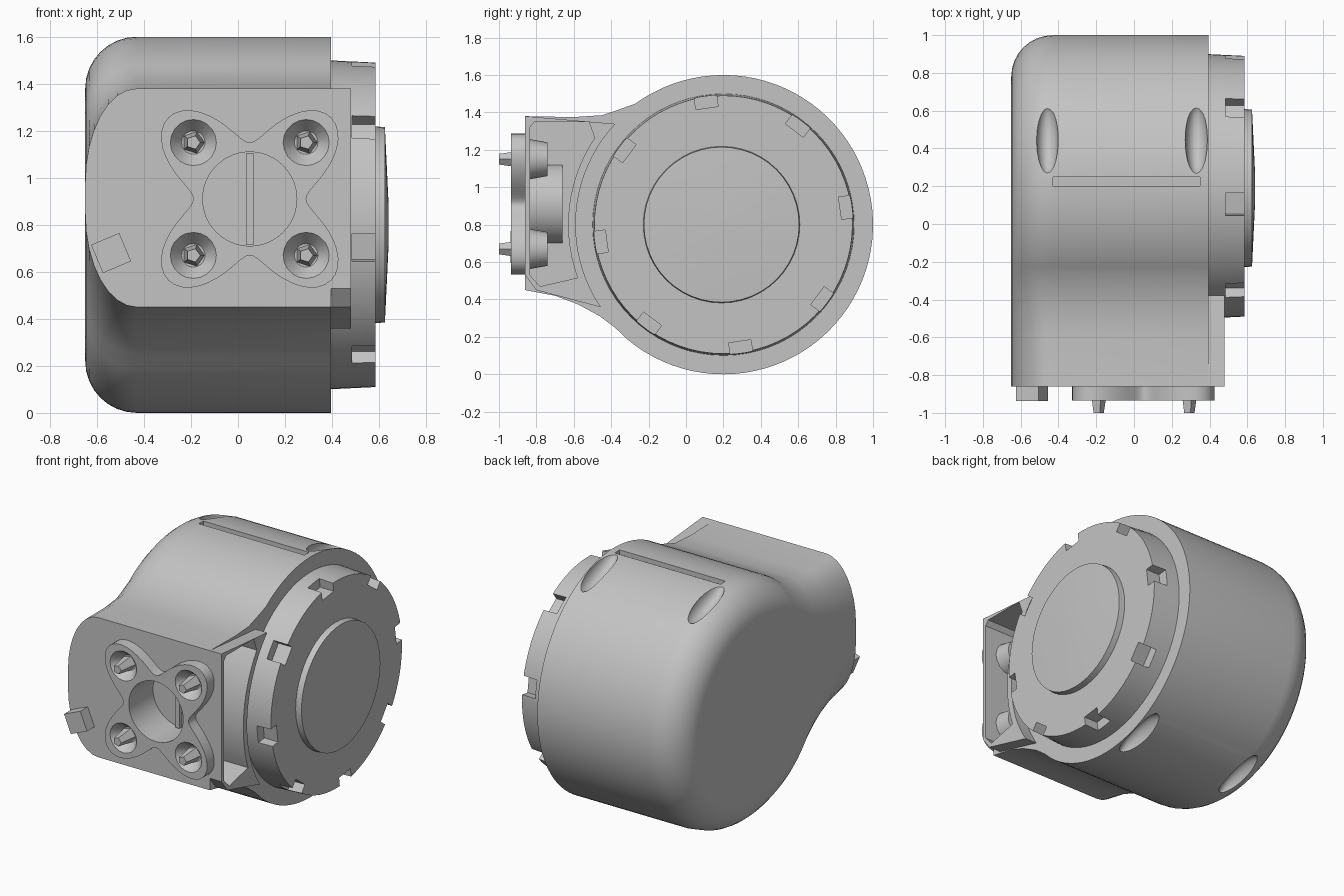
import bpy, bmesh, math
from mathutils import Matrix, Vector

cube = bpy.data.objects.get("Cube")
if cube:
    bpy.data.objects.remove(cube, do_unlink=True)

grey = bpy.data.materials.new("light grey")
grey.use_nodes = True
grey.diffuse_color = (0.55, 0.55, 0.55, 1)
grey.node_tree.nodes["Principled BSDF"].inputs["Base Color"].default_value = (0.55, 0.55, 0.55, 1)

CY, CZ, R = 0.2, 0.8, 0.8        # drum centre and radius
FRONT = -0.86                    # front face
HX, HZ = 0.05, 0.91              # mount centre on the front


def finish(name, bm):
    bmesh.ops.recalc_face_normals(bm, faces=bm.faces)
    me = bpy.data.meshes.new(name)
    bm.to_mesh(me)
    bm.free()
    me.materials.append(grey)
    ob = bpy.data.objects.new(name, me)
    bpy.context.collection.objects.link(ob)
    return ob


def loft(name, rings):
    bm = bmesh.new()
    loops = [[bm.verts.new(p) for p in ring] for ring in rings]
    n = len(loops[0])
    for a, b in zip(loops, loops[1:]):
        for i in range(n):
            bm.faces.new((a[i], a[(i + 1) % n], b[(i + 1) % n], b[i]))
    bm.faces.new(loops[0])
    bm.faces.new(loops[-1])
    return finish(name, bm)


def side_prism(name, pts, x0, x1):
    return loft(name, [[(x, y, z) for y, z in pts] for x in (x0, x1)])


def cone(name, axis, start, end, a, b, r0, r1, sides=48):
    """Round part along x (a, b = y, z) or along y (a, b = x, z)."""
    rings = []
    for t, r in ((start, r0), (end, r1)):
        ring = []
        for i in range(sides):
            w = math.tau * i / sides
            u, v = a + r * math.cos(w), b + r * math.sin(w)
            ring.append((t, u, v) if axis == "x" else (u, t, v))
        rings.append(ring)
    return loft(name, rings)


def box(name, size, matrix):
    bm = bmesh.new()
    bmesh.ops.create_cube(bm, size=1, matrix=matrix @ Matrix.Diagonal((*size, 1)))
    return finish(name, bm)


def boolean(ob, tool, op="DIFFERENCE"):
    mod = ob.modifiers.new("cut", "BOOLEAN")
    mod.operation, mod.object, mod.solver = op, tool, "EXACT"
    bpy.context.view_layer.objects.active = ob
    bpy.ops.object.modifier_apply(modifier=mod.name)
    bpy.data.objects.remove(tool, do_unlink=True)


def arc(a0, a1, n, r):
    out = []
    for i in range(n + 1):
        w = math.radians(a0 + (a1 - a0) * i / n)
        out.append((CY + r * math.cos(w), CZ + r * math.sin(w)))
    return out


# Housing: drum with a front block, rounded over its right end
profile = [(FRONT, 0.45), (-0.7, 0.42), (-0.58, 0.375), (-0.46, 0.31), (-0.38, 0.25)]
profile += arc(-130, 126, 64, R)
profile += [(-0.36, 1.415), (-0.45, 1.385), (-0.6, 1.375), (FRONT, 1.38)]


def inset(x, k):
    ring = []
    for y, z in profile:
        d = k * (0.22 + 0.18 * min(1, max(0, (-0.25 - y) / 0.6)))
        mid = CZ + (HZ - CZ) * min(1, max(0, (CY - y) / 1.06))
        aim = Vector((min(0, CY - y), mid - z)).normalized() * d
        ring.append((x, y + aim.x, z + aim.y))
    return ring


rings = [inset(0.395, 0)]
for i in range(9):
    w = math.pi / 2 * i / 8
    rings.append(inset(-0.43 - 0.22 * math.sin(w), 1 - math.cos(w)))
housing = loft("housing", rings)

# Side wall of the block, curved around the end disc
wall = [(FRONT, 1.38)] + arc(137, 214, 20, 0.79) + [(-0.8, 0.45), (FRONT, 0.53)]
boolean(housing, side_prism("wall", wall, 0.3, 0.48), "UNION")

# Hollow in the block, with the mount socket and bolt bosses inside it
hollow = [(-0.81, 1.35), (-0.52, 1.35)] + arc(146, 200, 14, 0.83) + [(-0.78, 0.47), (-0.835, 0.53), (-0.835, 1.32)]
boolean(housing, side_prism("hollow", hollow, 0.12, 0.6))
corners = [(HX + sx * 0.24, HZ + sz * 0.24) for sx in (-1, 1) for sz in (-1, 1)]
boolean(housing, cone("socket", "y", -0.85, -0.66, HX, HZ, 0.22, 0.22), "UNION")
for x, z in corners:
    boolean(housing, cone("boss", "y", -0.85, -0.74, x, z, 0.11, 0.09, 16), "UNION")
boolean(housing, cone("socket_hole", "y", -1, -0.68, HX, HZ, 0.2, 0.2))

# Seam groove on top and finger dents near both ends of the drum
boolean(housing, box("groove", (0.78, 0.05, 0.06), Matrix.Translation((-0.04, 0.225, 1.6))))
for x in (-0.46, 0.33):
    for side in (-1, 1):
        bm = bmesh.new()
        centre = Vector((x, CY + 0.25, CZ + side * 0.77))
        turn = Matrix.Rotation(-side * 0.32, 4, "X")
        bmesh.ops.create_uvsphere(bm, u_segments=20, v_segments=12, radius=1,
                                  matrix=Matrix.Translation(centre) @ turn @ Matrix.Diagonal((0.06, 0.2, 0.08, 1)))
        boolean(housing, finish("dent", bm))

# End disc with eight rim notches
disc = cone("end_disc", "x", 0.38, 0.585, CY, CZ, 0.7, 0.69, 72)
for i in range(8):
    w = math.radians(8 + 45 * i)
    place = (Matrix.Translation((0.55, CY, CZ)) @ Matrix.Rotation(w, 4, "X")
             @ Matrix.Translation((0, 0.7, 0)))
    boolean(disc, box("notch", (0.13, 0.14, 0.12), place))

# Slightly domed hub cap
hub = loft("hub_cap", [[(x, CY - 0.01 + r * math.cos(math.tau * i / 48), CZ + r * math.sin(math.tau * i / 48))
                        for i in range(48)]
                       for x, r in ((0.57, 0.42), (0.625, 0.415), (0.64, 0.1))])

# Four-lobed mount plate with bowls and bolts
outline = []
for i in range(96):
    w = math.tau * i / 96
    r = 0.24 + 0.25 * math.sin(2 * w) ** 2
    outline.append((HX + r * math.cos(w), HZ + r * math.sin(w)))
mount = loft("mount_plate", [[(x, y, z) for x, z in outline] for y in (-0.935, FRONT + 0.005)])
boolean(mount, cone("mount_hole", "y", -1.1, -0.7, HX, HZ, 0.2, 0.2))
parts = [housing, disc, hub, mount]
for x, z in corners:
    boolean(mount, cone("bowl", "y", -0.95, -0.875, x, z, 0.11, 0.05, 20))
    parts.append(cone("mount_bolt", "y", -1, -0.865, x, z, 0.03, 0.05, 5))

# Rib in the socket and a small tab on the right of the front
box("socket_rib", (0.03, 0.04, 0.39), Matrix.Translation((HX, -0.69, HZ)))
box("front_tab", (0.13, 0.09, 0.13),
    Matrix.Translation((-0.54, -0.893, 0.68)) @ Matrix.Rotation(-0.4, 4, "Y"))

bpy.ops.object.select_all(action="DESELECT")
for ob in parts:
    ob.select_set(True)
bpy.context.view_layer.objects.active = housing
bpy.ops.object.shade_smooth_by_angle(angle=math.radians(30))
